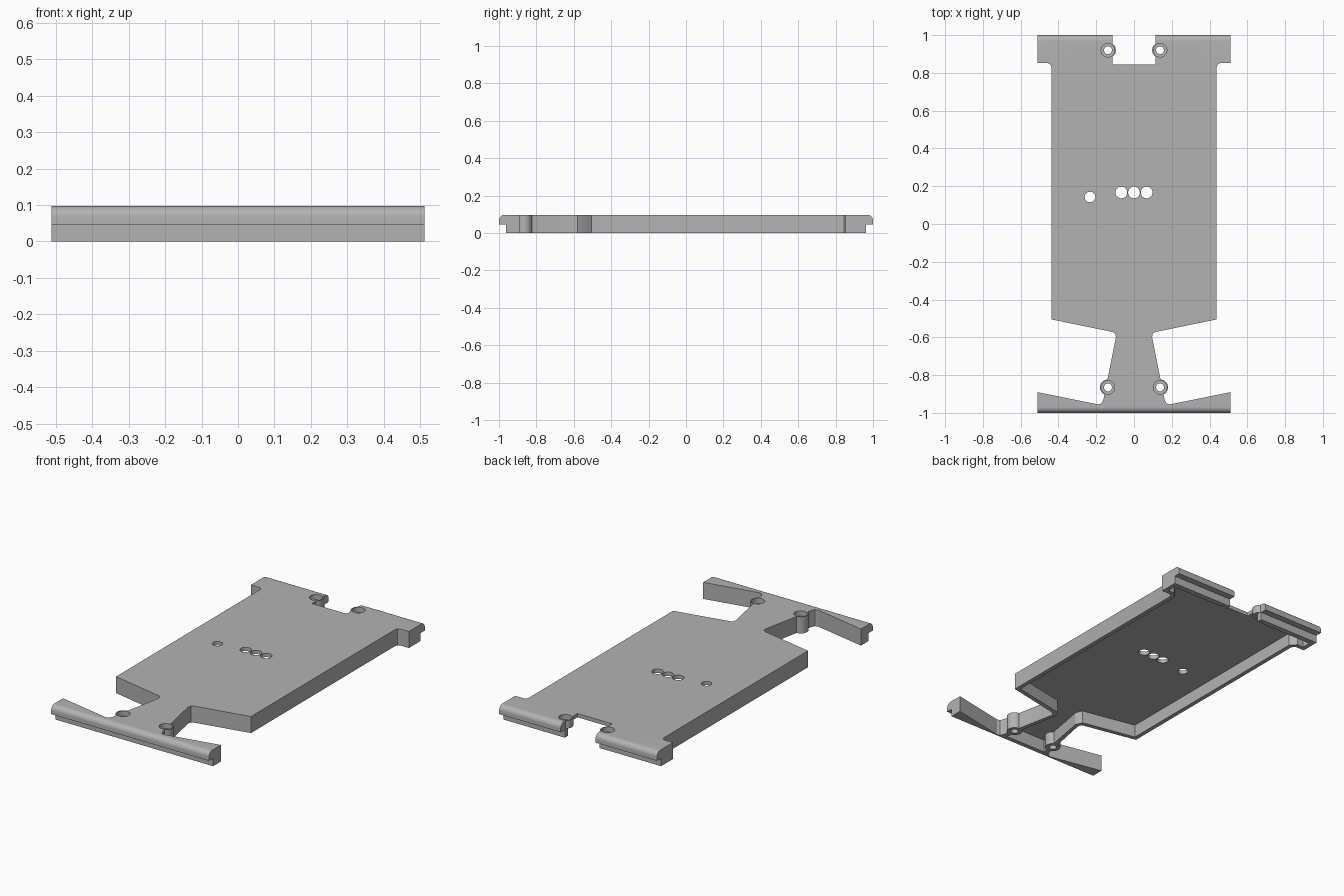
import bpy, bmesh, math

old = bpy.data.objects.get("Cube")
if old:
    bpy.data.objects.remove(old, do_unlink=True)

TOP = 0.097      # overall height
SKIN = 0.022     # thickness of the top sheet

grey = bpy.data.materials.new("plain grey")
grey.use_nodes = True
grey.diffuse_color = (0.45, 0.45, 0.45, 1)
grey.node_tree.nodes["Principled BSDF"].inputs["Base Color"].default_value = (0.45, 0.45, 0.45, 1)


def prism(name, points, start, end, axis="z"):
    """Extrude a closed outline along z, or a (y, z) profile along x."""
    place = (lambda a, b: (a, b, start)) if axis == "z" else (lambda a, b: (start, a, b))
    offset = (0, 0, end - start) if axis == "z" else (end - start, 0, 0)
    bm = bmesh.new()
    face = bm.faces.new([bm.verts.new(place(*p)) for p in points])
    moved = bmesh.ops.extrude_face_region(bm, geom=[face])["geom"]
    bmesh.ops.translate(bm, vec=offset, verts=[v for v in moved if isinstance(v, bmesh.types.BMVert)])
    bmesh.ops.recalc_face_normals(bm, faces=bm.faces)
    mesh = bpy.data.meshes.new(name)
    bm.to_mesh(mesh)
    bm.free()
    mesh.materials.append(grey)
    obj = bpy.data.objects.new(name, mesh)
    bpy.context.collection.objects.link(obj)
    return obj


def mirrored(half):
    return half + [(-x, y) for x, y in reversed(half) if x > 0]


def cylinder(name, x, y, radius, low, high):
    ring = [(x + radius * math.cos(i * math.tau / 32), y + radius * math.sin(i * math.tau / 32))
            for i in range(32)]
    return prism(name, ring, low, high)


def combine(target, tool, operation):
    mod = target.modifiers.new(operation, "BOOLEAN")
    mod.operation, mod.object, mod.solver = operation, tool, "EXACT"
    bpy.context.view_layer.objects.active = target
    bpy.ops.object.modifier_apply(modifier=mod.name)
    bpy.data.objects.remove(tool, do_unlink=True)


# Plate outline: notched back, straight sides, narrow neck and front crossbar
outline = mirrored([
    (0, 0.845), (0.113, 0.845), (0.113, 1), (0.512, 1), (0.512, 0.852),
    (0.457, 0.852), (0.443, 0.845), (0.438, 0.83), (0.438, -0.505),
    (0.112, -0.572), (0.1, -0.58), (0.096, -0.6), (0.162, -0.93),
    (0.172, -0.95), (0.19, -0.955), (0.512, -0.89), (0.512, -1), (0, -1)])
plate = prism("cover_plate", outline, 0, TOP)

# Hollow underside, open towards the back notch
cavity = mirrored([
    (0, 0.93), (0.487, 0.93), (0.487, 0.877), (0.445, 0.877), (0.413, 0.845),
    (0.413, -0.485), (0.09, -0.55), (0.072, -0.59), (0.135, -0.935), (0, -0.935)])
combine(plate, prism("cavity_cutter", cavity, -0.05, TOP - SKIN), "DIFFERENCE")

# Stepped lip with a rounded upper edge at both ends
R = 0.03
arc = [(1 - R + R * math.sin(a), TOP - R + R * math.cos(a))
       for a in (i * math.pi / 16 for i in range(9))]
for side in (-1, 1):
    step = [(0.962, -0.05), (1.1, -0.05), (1.1, 0.046), (0.962, 0.046)]
    rounding = [(1 - R, 0.2)] + arc + [(1.1, TOP - R), (1.1, 0.2)]
    for profile in (step, rounding):
        cutter = prism("lip_cutter", [(side * y, z) for y, z in profile], -0.7, 0.7, "x")
        combine(plate, cutter, "DIFFERENCE")

# Screw bosses with counterbored holes: tall at the front, short at the back
for y, low in ((-0.865, 0), (0.92, 0.05)):
    for x in (-0.138, 0.138):
        combine(plate, cylinder("screw_boss", x, y, 0.042, low, TOP), "UNION")
        combine(plate, cylinder("counterbore", x, y, 0.036, TOP - 0.03, 0.2), "DIFFERENCE")
        combine(plate, cylinder("screw_hole", x, y, 0.021, -0.1, 0.2), "DIFFERENCE")

# Row of three holes and one separate hole
for x, y, r in ((-0.067, 0.167, 0.031), (0, 0.167, 0.031), (0.067, 0.167, 0.031), (-0.233, 0.143, 0.028)):
    combine(plate, cylinder("hole_cutter", x, y, r, -0.1, 0.2), "DIFFERENCE")

# Smooth only the rounded surfaces
bpy.ops.object.select_all(action="DESELECT")
plate.select_set(True)
bpy.context.view_layer.objects.active = plate
bpy.ops.object.shade_smooth_by_angle(angle=math.radians(25))
